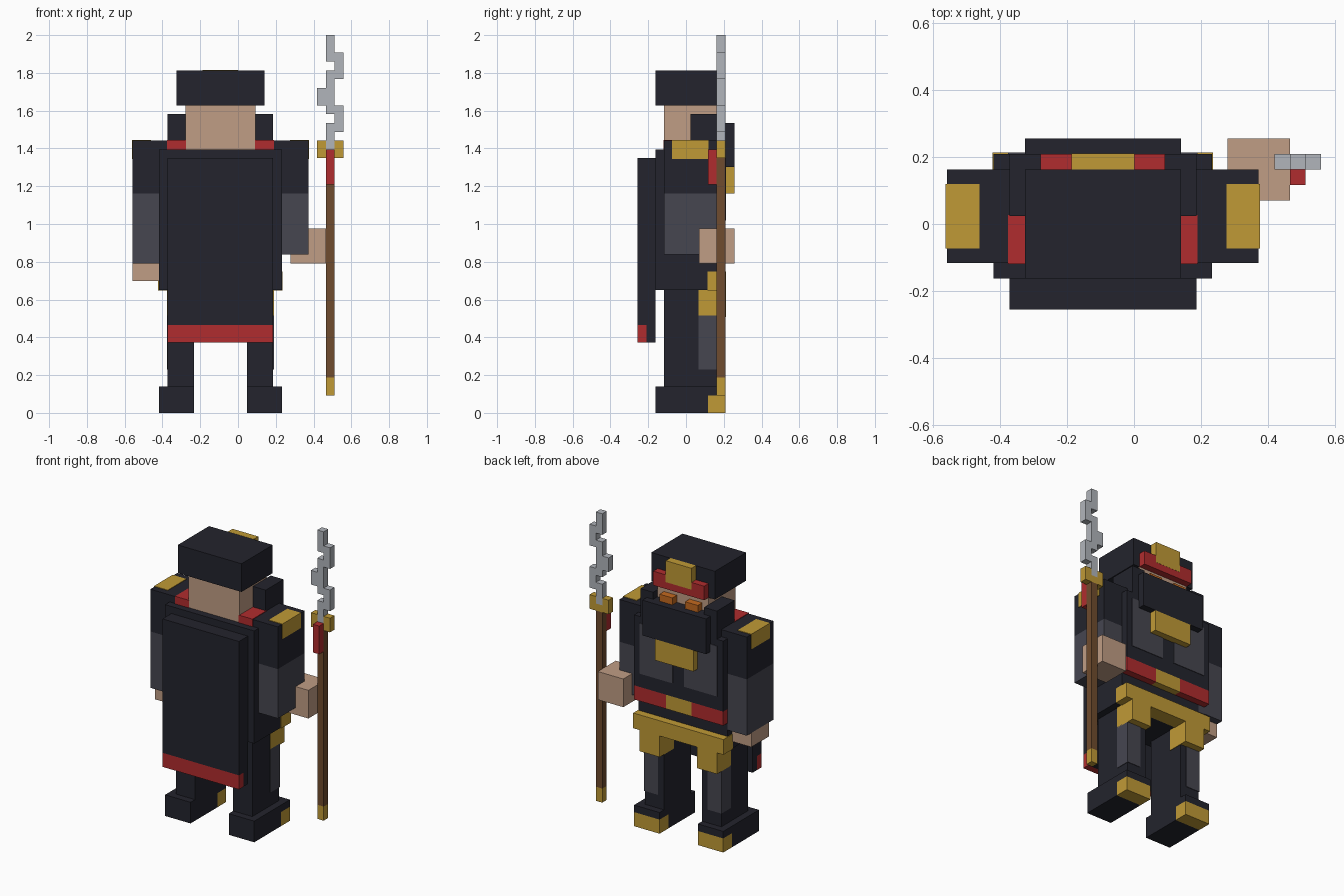
import bpy
import bmesh
from mathutils import Vector

cube = bpy.data.objects.get("Cube")
if cube:
    bpy.data.objects.remove(cube, do_unlink=True)

UNIT = 2 / 43      # size of one block
MID = -2           # mirror plane of the body, in blocks
SKIN_GAP = 0.08    # how far a painted patch stands proud, in blocks


def linear(c):
    return c / 12.92 if c <= 0.04045 else ((c + 0.055) / 1.055) ** 2.4


def material(name, code):
    rgb = [linear(b / 255) for b in bytes.fromhex(code)]
    m = bpy.data.materials.new(name)
    m.use_nodes = True
    m.diffuse_color = (*rgb, 1)
    m.node_tree.nodes["Principled BSDF"].inputs["Base Color"].default_value = (*rgb, 1)
    return m


black = material("black cloth", "23242d")
grey = material("grey armour", "464650")
skin = material("skin", "c09d85")
red = material("red cloth", "b02c2e")
gold = material("gold", "c09a36")
wood = material("brown wood", "704c2e")
steel = material("steel", "b1b5bb")
orange = material("orange eyes", "c4691f")


def box(name, mat, x, y, z, grow=0.0):
    """Block spanning the given ranges, in block units."""
    bm = bmesh.new()
    bmesh.ops.create_cube(bm, size=1)
    spans = (x, y, z)
    for v in bm.verts:
        v.co = Vector([(a - grow if c < 0 else b + grow) * UNIT
                       for c, (a, b) in zip(v.co, spans)])
    mesh = bpy.data.meshes.new(name)
    bm.to_mesh(mesh)
    bm.free()
    mesh.materials.append(mat)
    obj = bpy.data.objects.new(name, mesh)
    bpy.context.collection.objects.link(obj)
    return obj


def pair(name, mat, x, y, z, grow=0.0):
    """Block on the left side and its mirror image on the right."""
    box("left_" + name, mat, x, y, z, grow)
    box("right_" + name, mat, (2 * MID - x[1], 2 * MID - x[0]), y, z, grow)


# Boots with gold toes
pair("boot_heel", black, (1, 5), (-3.5, 2.5), (0, 3))
pair("boot_top", black, (1, 5), (2.5, 4.5), (2, 3))
pair("boot_toe", gold, (1, 5), (2.5, 4.5), (0, 2))

# Legs with grey guards
pair("leg", black, (1, 4), (-2.5, 3.5), (3, 14))
pair("leg_guard", grey, (2, 4), (1.5, 3.5), (5, 11), SKIN_GAP)

# Torso, chest and belt
box("torso", black, (-9, 5), (-3.5, 3.5), (14, 30))
box("chest", black, (-9, 5), (3.5, 4.5), (20, 30))
pair("chest_plate", grey, (-1, 4), (4.4, 4.5), (22, 29), SKIN_GAP)
pair("belt", red, (0, 5), (3.5, 4.5), (18, 20))
box("belt_buckle", gold, (-4, 0), (3.5, 4.5), (18, 20))

# Gold hip armour
box("hip_band", gold, (-9, 5), (2.5, 4.5), (14, 16), SKIN_GAP)
pair("hip_tab", gold, (1, 4), (1.5, 4.5), (11, 14), SKIN_GAP)

# Cape with red hem
box("cape_lining", black, (-8, 4), (-4.5, -3.5), (8, 29))
box("cape", black, (-8, 4), (-5.5, -4.5), (10, 29))
box("cape_hem", red, (-8, 4), (-5.5, -4.5), (8, 10))

# Arms and hands
pair("upper_arm", black, (4, 8), (-2.5, 3.5), (25, 31))
pair("shoulder_plate", gold, (6, 8), (-1.5, 2.5), (29, 31), SKIN_GAP)
box("left_forearm", grey, (4, 8), (-2.5, 3.5), (18, 25))
box("right_forearm", grey, (-12, -8), (-2.5, 3.5), (17, 25))
box("left_hand", skin, (6, 10), (1.5, 5.5), (17, 21))
box("right_hand", skin, (-12, -8), (-1.5, 2.5), (15, 17))

# Head, collar and mask
box("head", skin, (-6, 2), (-2.5, 3.5), (30, 35))
pair("collar", red, (2, 4), (-2.5, 0.5), (30, 31), SKIN_GAP)
pair("mask_cheek", black, (2, 4), (0.5, 4.5), (30, 34))
box("mask_front", black, (-6, 2), (3.5, 4.5), (30, 33))
box("mask_bib", black, (-7, 3), (4.5, 5.5), (28, 33))
box("bib_plate", gold, (-5, 1), (4.5, 5.5), (25, 28))
pair("eye", orange, (-1, 1), (3.5, 4.5), (33, 34))

# Hat with headband and crest
box("hat", black, (-7, 3), (-3.5, 3.5), (35, 39))
box("headband", red, (-6, 2), (3.5, 4.5), (35, 37))
box("hat_crest", gold, (-4, 0), (3.5, 4.5), (36, 39), 0.02)

# Spear shaft, guard and tassel
SHAFT, DEPTH = (10, 11), (3.5, 4.5)
box("spear_foot", gold, SHAFT, DEPTH, (2, 4))
box("spear_shaft", wood, SHAFT, DEPTH, (4, 29))
box("spear_tassel", red, SHAFT, (2.5, 3.5), (26, 30))
box("spear_guard", gold, (9, 12), DEPTH, (29, 30))
for side in (9, 11):
    box("spear_guard_prong", gold, (side, side + 1), DEPTH, (30, 31))

# Zigzag blade
for column, low, high in ((10, 30, 33), (11, 32, 35), (10, 34, 39),
                          (9, 35, 37), (11, 38, 41), (10, 40, 43)):
    box("spear_blade", steel, (column, column + 1), DEPTH, (low, high))
